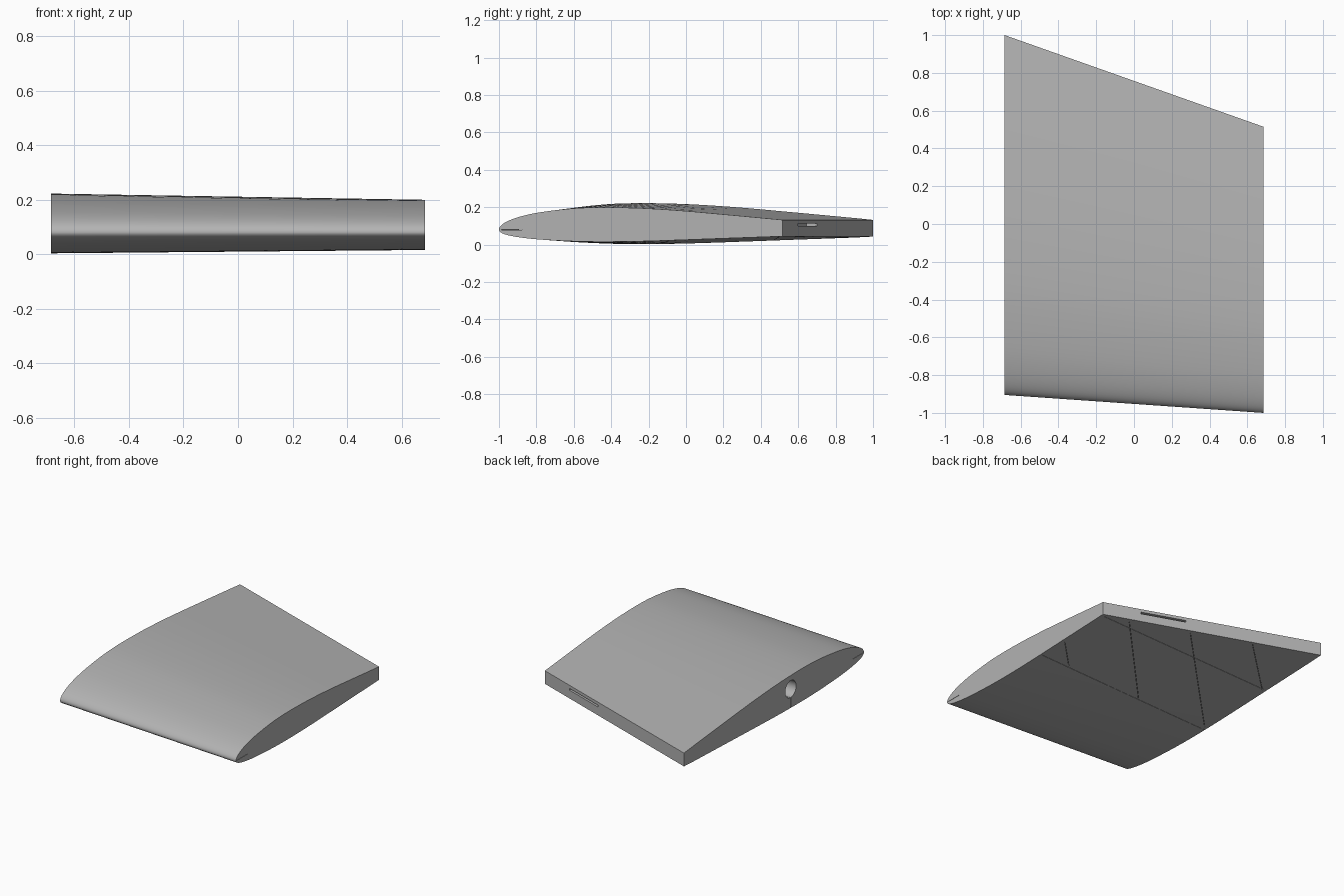
import bpy, bmesh, math
from mathutils import Matrix, Vector

if "Cube" in bpy.data.objects:
    bpy.data.objects.remove(bpy.data.objects["Cube"])

HALF = 0.685      # half span
NOSE_Z = 0.08     # height of the leading edge
# airfoil: distance behind nose, height above, depth below
FOIL = [(0, 0, 0), (.01, .023, .016), (.036, .044, .029), (.12, .079, .047),
        (.24, .107, .061), (.48, .136, .074), (.65, .142, .077), (.85, .139, .075),
        (1.0, .132, .071), (1.2, .118, .064), (1.5, .091, .053), (1.8, .063, .042),
        (1.92, .051, .036)]


def foil(d, col):
    """Smooth interpolation of the airfoil, in root distance so the nose is round."""
    q = [math.sqrt(p[0]) for p in FOIL]
    v = [p[col] for p in FOIL]
    x = math.sqrt(d)
    i = max(k for k in range(len(q) - 1) if q[k] <= x + 1e-9)

    def slope(k):
        a, b = max(k - 1, 0), min(k + 1, len(q) - 1)
        return (v[b] - v[a]) / (q[b] - q[a])
    h = q[i + 1] - q[i]
    t = (x - q[i]) / h
    return ((2*t**3 - 3*t*t + 1) * v[i] + (t**3 - 2*t*t + t) * h * slope(i)
            + (3*t*t - 2*t**3) * v[i + 1] + (t**3 - t*t) * h * slope(i + 1))


def section(x, nose_y, tail_y, scale, n=40):
    """Outline from upper tail around the nose to lower tail."""
    length = (tail_y - nose_y) / scale
    ds = [length * (i / n) ** 2 for i in range(n + 1)]
    up = [(x, nose_y + scale * d, NOSE_Z + scale * foil(d, 1)) for d in reversed(ds)]
    low = [(x, nose_y + scale * d, NOSE_Z - scale * foil(d, 2)) for d in ds[1:]]
    return up + low


def make_object(name, bm):
    bmesh.ops.recalc_face_normals(bm, faces=bm.faces)
    mesh = bpy.data.meshes.new(name)
    bm.to_mesh(mesh)
    bm.free()
    ob = bpy.data.objects.new(name, mesh)
    bpy.context.collection.objects.link(ob)
    return ob


# tapered wing panel lofted between two end sections
bm = bmesh.new()
ends = [[bm.verts.new(p) for p in sec] for sec in
        (section(-HALF, -.905, 1.0, 1.0), section(HALF, -1.0, .515, .84))]
a, b = ends
count = len(a)
for i in range(count):
    j = (i + 1) % count
    bm.faces.new((a[i], a[j], b[j], b[i]))
bm.faces.new(a)
bm.faces.new(list(reversed(b)))
wing = make_object("wing_panel", bm)

grey = bpy.data.materials.new("light grey")
grey.diffuse_color = (.45, .45, .45, 1)
grey.use_nodes = True
grey.node_tree.nodes["Principled BSDF"].inputs["Base Color"].default_value = grey.diffuse_color
wing.data.materials.append(grey)


def cut(cutter):
    cutter.hide_render = True
    mod = wing.modifiers.new(cutter.name, 'BOOLEAN')
    mod.operation = 'DIFFERENCE'
    mod.solver = 'EXACT'
    mod.object = cutter
    bpy.context.view_layer.objects.active = wing
    bpy.ops.object.modifier_apply(modifier=mod.name)
    bpy.data.objects.remove(cutter)


def cut_slit(name, start, end, z0, z1, width=.002):
    """Upright slot between two plan points."""
    s, e = Vector(start), Vector(end)
    d = e - s
    mid = (s + e) / 2
    mat = (Matrix.Translation((mid.x, mid.y, (z0 + z1) / 2))
           @ Matrix.Rotation(math.atan2(d.y, d.x), 4, 'Z')
           @ Matrix.Diagonal((d.length, width, z1 - z0, 1)))
    bm = bmesh.new()
    bmesh.ops.create_cube(bm, size=1, matrix=mat)
    cut(make_object(name, bm))


# round spar socket in the wide end
bm = bmesh.new()
bmesh.ops.create_cone(bm, cap_ends=True, segments=32, radius1=.057, radius2=.057, depth=1.0,
                      matrix=Matrix.Translation((-.2, -.13, .13))
                      @ Matrix.Rotation(math.pi / 2, 4, 'Y'))
cut(make_object("spar_socket", bm))

# hinge slot in the trailing edge
cut_slit("hinge_slot", (.445, .60), (.163, .70), .10, .112, .12)

# stiffening slits: two along the span, diagonals on the underside, one in the wide end
cut_slit("spar_slit", (-.70, -.13), (.67, -.09), -.05, .10)
cut_slit("rear_slit", (-.66, .47), (.66, .50), -.05, .06)
for name, s, e in (("rib_slit_1", (.66, .115), (.46, -.085)),
                   ("rib_slit_2", (.50, .55), (-.12, -.10)),
                   ("rib_slit_3", (.12, .69), (-.66, -.10)),
                   ("rib_slit_4", (-.27, .83), (-.66, .46))):
    cut_slit(name, s, e, -.05, .06)
cut_slit("nose_rib_slit", (-.70, -.63), (-.66, -.63), .03, .19)

# level slit along the leading edge, open at both ends
bm = bmesh.new()
bmesh.ops.create_cube(bm, size=1, matrix=Matrix.Translation((0, -.885, NOSE_Z))
                      @ Matrix.Rotation(math.atan2(-.095, 2 * HALF), 4, 'Z')
                      @ Matrix.Diagonal((1.5, .11, .002, 1)))
cut(make_object("nose_slit", bm))

bpy.ops.object.select_all(action='DESELECT')
wing.select_set(True)
bpy.context.view_layer.objects.active = wing
bpy.ops.object.shade_smooth_by_angle(angle=math.radians(30))
